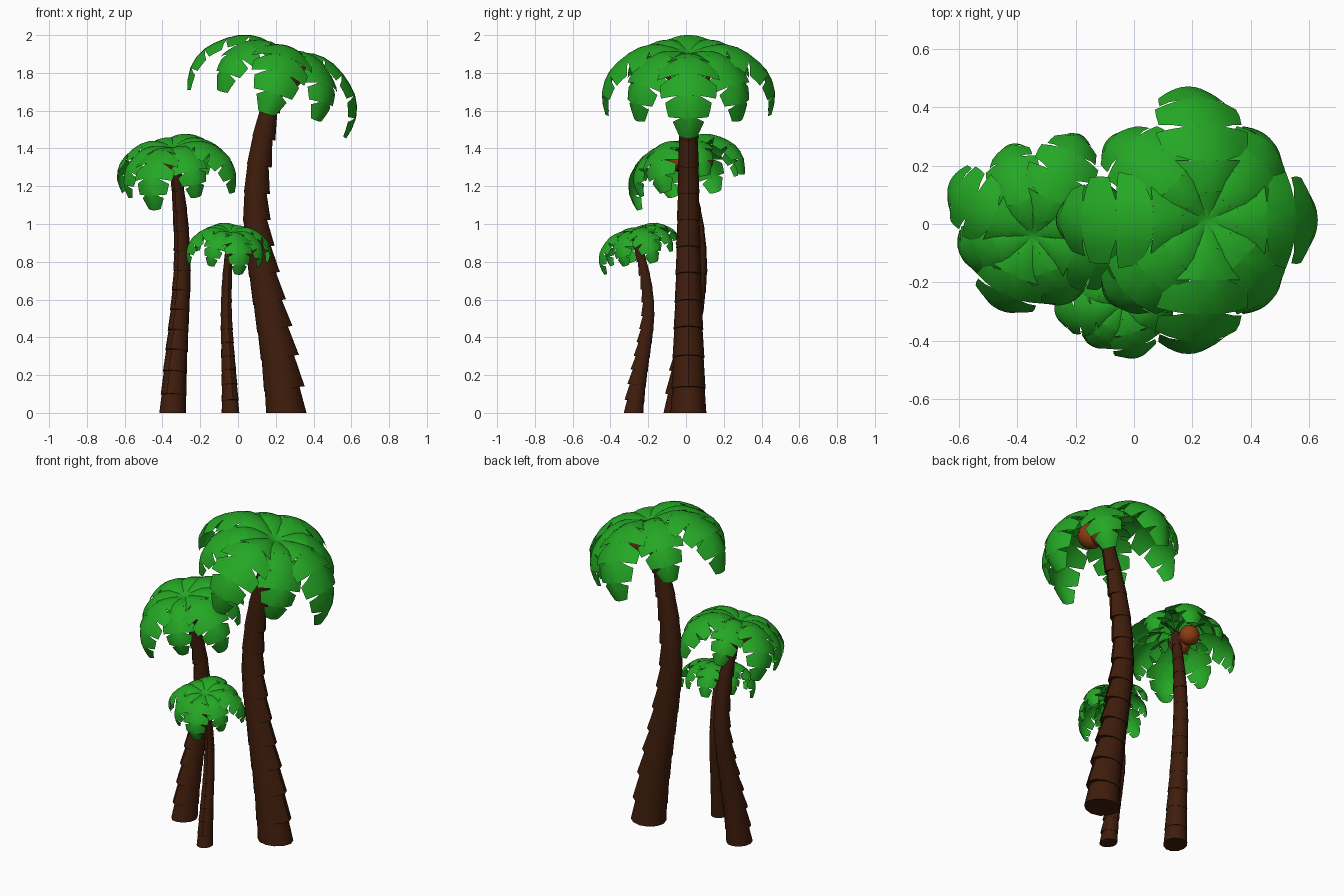
import bpy, bmesh, math
from mathutils import Vector, Matrix

if "Cube" in bpy.data.objects:
    bpy.data.objects.remove(bpy.data.objects["Cube"])


def material(name, rgb):
    m = bpy.data.materials.new(name)
    m.diffuse_color = (*rgb, 1)
    m.use_nodes = True
    m.node_tree.nodes["Principled BSDF"].inputs["Base Color"].default_value = m.diffuse_color
    return m


GREEN = material("leaf green", (0.018, 0.39, 0.018))
BARK = material("dark bark", (0.05, 0.012, 0.0035))
NUT = material("coconut brown", (0.26, 0.045, 0.006))

# Trunk path: height, sideways bend, radius
TRUNK = [(0, 0, .098), (.3, -.04, .087), (.6, -.095, .075), (.8, -.13, .069), (1.0, -.157, .064),
         (1.2, -.155, .059), (1.4, -.13, .055), (1.6, -.087, .046), (1.75, -.045, .041), (1.89, 0, .036)]
# Frond spine: distance out, height, half width
FROND = [(0, 0, .03), (.08, .03, .095), (.17, .045, .135), (.27, .02, .155),
         (.37, -.05, .155), (.435, -.13, .13), (.46, -.235, .095), (.44, -.335, .045)]
CROWN_Z, TILT = 1.902, math.radians(17)


def spline(pts, s):
    """Smooth curve through the points, s counted in points."""
    n = len(pts) - 1
    s = min(max(s, 0), n)
    i = min(int(s), n - 1)
    t = s - i
    a, b, c, d = (Vector(pts[min(max(k, 0), n)]) for k in (i - 1, i, i + 1, i + 2))
    return .5 * (2 * b + (c - a) * t + (2 * a - 5 * b + 4 * c - d) * t * t
                 + (3 * b - a - 3 * c + d) * t ** 3)


def at_height(z):
    """Spline position of the trunk at height z."""
    for k in range(len(TRUNK) - 1):
        z0, z1 = TRUNK[k][0], TRUNK[k + 1][0]
        if z <= z1:
            return k + (z - z0) / (z1 - z0)
    return len(TRUNK) - 1


def finish(bm, name, mat, angle):
    me = bpy.data.meshes.new(name)
    bm.to_mesh(me)
    bm.free()
    me.materials.append(mat)
    ob = bpy.data.objects.new(name, me)
    bpy.context.collection.objects.link(ob)
    bpy.ops.object.select_all(action='DESELECT')
    ob.select_set(True)
    bpy.context.view_layer.objects.active = ob
    bpy.ops.object.shade_smooth_by_angle(angle=math.radians(angle))


def trunk(name, place, sides=12, segments=13):
    # stacked tapering rings, each lower lip sticking out on the outer side
    bm = bmesh.new()
    last = None
    for k in range(segments):
        for end, flare, lip in ((k, 1.03, .24), (k + 1, .98, 0)):
            s = at_height(TRUNK[-1][0] * end / segments)
            z, x, r = spline(TRUNK, s)
            up = spline(TRUNK, s + .1) - spline(TRUNK, s - .1)
            lean = up.y / up.x if end else 0
            ring = []
            for j in range(sides):
                a = 2 * math.pi * j / sides
                dx = r * math.cos(a) * (flare + lip * max(0, math.cos(a)) * (1 if end else .5))
                ring.append(bm.verts.new((x + dx, .94 * r * flare * math.sin(a), z - dx * lean)))
            if last:
                for j in range(sides):
                    q = (j + 1) % sides
                    bm.faces.new((last[j], last[q], ring[q], ring[j]))
            else:
                bm.faces.new(ring[::-1])
            last = ring
    bm.faces.new(last)
    bm.transform(place)
    finish(bm, name, BARK, 35)


def frond(bm, turn, leaflets=6):
    top = len(FROND) - 1
    cols = (0, .25, .45, .72, 1)
    for side in (1, -1):
        for i in range(leaflets):
            grid = []
            for f in (0, .5, 1):
                row = []
                for u in cols:
                    # the gap opens towards the outer edge
                    gap = .26 * max(0, (u - .45) / .55) if i else 0
                    s = top * (i + gap + (1 - gap) * f) / leaflets
                    s += .15 * u * (1 - s / top)
                    r, h, w = spline(FROND, s)
                    d = spline(FROND, s + .1) - spline(FROND, s - .1)
                    nrm = Vector((-d.y, 0, d.x)).normalized()
                    edge = u * w * (1 + .1 * (f - .5) * u)
                    p = Vector((r, side * edge, h)) - nrm * .05 * u * u * min(1, w / .12)
                    row.append(bm.verts.new(turn @ p))
                grid.append(row)
            for a, b in zip(grid, grid[1:]):
                for c in range(len(cols) - 1):
                    face = [a[c], b[c], b[c + 1], a[c + 1]]
                    bm.faces.new(face if side > 0 else face[::-1])


def crown(name, place):
    # four long fronds and four shorter ones between them
    bm = bmesh.new()
    tilt = Matrix.Translation((0, 0, CROWN_Z)) @ Matrix.Rotation(TILT, 4, 'Y')
    for k in range(8):
        size = Matrix.Scale(.87 if k % 2 else 1, 4)
        frond(bm, tilt @ Matrix.Rotation(k * math.pi / 4, 4, 'Z') @ size)
    bmesh.ops.remove_doubles(bm, verts=bm.verts, dist=.0005)
    bm.transform(place)
    finish(bm, name, GREEN, 50)


def coconuts(name, centres, radius):
    bm = bmesh.new()
    for c in centres:
        bmesh.ops.create_uvsphere(bm, u_segments=14, v_segments=10, radius=radius,
                                  matrix=Matrix.Translation(c))
    finish(bm, name, NUT, 60)


# Same palm three times: base x, base y, turn, scale
for label, x, y, turn, size in (("tall", .25, .013, 0, 1), ("middle", -.345, -.04, -115, .738),
                                ("small", -.04, -.275, -74, .503)):
    place = (Matrix.Translation((x, y, 0)) @ Matrix.Rotation(math.radians(turn), 4, 'Z')
             @ Matrix.Scale(size, 4))
    trunk(label + "_palm_trunk", place)
    crown(label + "_palm_fronds", place)

# Coconuts tucked under the two larger crowns
coconuts("tall_palm_coconuts", [(.285, -.045, 1.82), (.27, .055, 1.79)], .078)
coconuts("middle_palm_coconuts", [(-.375, -.035, 1.335), (-.345, .085, 1.335)], .06)
